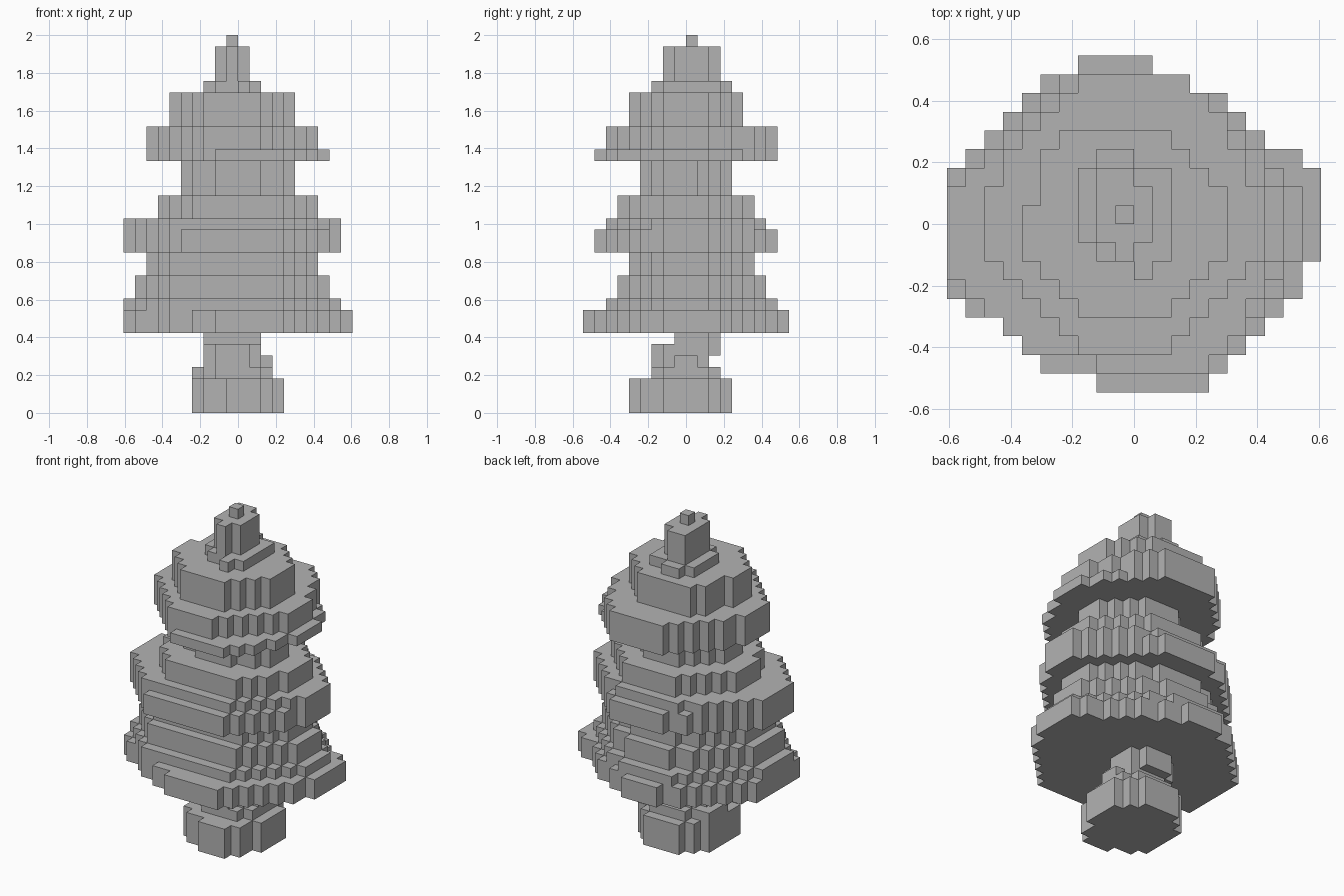
import bpy
import bmesh

if "Cube" in bpy.data.objects:
    bpy.data.objects.remove(bpy.data.objects["Cube"], do_unlink=True)

UNIT = 2 / 33   # edge length of one block

grey = bpy.data.materials.new("plain_grey")
grey.use_nodes = True
grey.diffuse_color = (0.45, 0.45, 0.45, 1)
grey.node_tree.nodes["Principled BSDF"].inputs["Base Color"].default_value = (0.45, 0.45, 0.45, 1)


def edge_at(row, y_range, front, side, back, flat):
    """Stepped outline: from the front run, out to the flat side, in to the back run."""
    lo, hi = flat
    if row < lo:
        t = (row - y_range[0]) / (lo - y_range[0])
        return round(front + (side - front) * t ** 0.85)
    if row >= hi:
        t = (y_range[1] - 1 - row) / (y_range[1] - hi)
        return round(back + (side - back) * t ** 0.85)
    return side


def add_layer(bm, z, x, y, front, back, left, right):
    """Extrude one stepped slab; all sizes are counted in blocks."""
    lefts, rights = [], []
    for row in range(y[0], y[1]):
        a = edge_at(row, y, front[0], x[0], back[0], left)
        b = edge_at(row, y, front[1], x[1], back[1], right)
        lefts += [(a, row), (a, row + 1)]
        rights += [(b, row), (b, row + 1)]
    outline = []
    for p in rights + lefts[::-1]:
        if outline and p == outline[-1]:
            continue
        # drop the middle point of a straight run
        if len(outline) > 1 and p[0] == outline[-1][0] == outline[-2][0]:
            outline.pop()
        outline.append(p)
    verts = [bm.verts.new((px * UNIT, py * UNIT, z[0] * UNIT)) for px, py in outline]
    base = bm.faces.new(verts)
    top = bmesh.ops.extrude_face_region(bm, geom=[base])["geom"]
    bmesh.ops.translate(bm, vec=(0, 0, (z[1] - z[0]) * UNIT),
                        verts=[g for g in top if isinstance(g, bmesh.types.BMVert)])


def build(name, *layers):
    bm = bmesh.new()
    for layer in layers:
        add_layer(bm, *layer)
    bmesh.ops.recalc_face_normals(bm, faces=bm.faces)
    mesh = bpy.data.meshes.new(name)
    bm.to_mesh(mesh)
    bm.free()
    mesh.materials.append(grey)
    bpy.context.collection.objects.link(bpy.data.objects.new(name, mesh))


# Each layer: height, width, depth, front run, back run, left flat, right flat
build("trunk_base",
      ((0, 3), (-4, 4), (-5, 4), (-1, 2), (-2, 2), (-3, 2), (-2, 2)))
build("trunk_stem",
      ((3, 4), (-4, 3), (-3, 3), (-2, 2), (-2, 2), (-1, 2), (-2, 2)),
      ((4, 5), (-3, 3), (-3, 2), (-2, 1), (-2, 2), (-2, 1), (-1, 1)),
      ((5, 6), (-3, 2), (-3, 3), (-2, 1), (-2, 1), (-2, 2), (-2, 2)),
      ((6, 7), (-3, 2), (-1, 3), (-3, 2), (-2, 1), (-1, 2), (-1, 2)))

build("lower_foliage",
      ((7, 9), (-10, 10), (-9, 9), (-2, 4), (-3, 1), (-4, 3), (-2, 3)),
      ((9, 10), (-10, 9), (-7, 8), (-6, 4), (-4, 2), (-3, 2), (-2, 2)),
      ((10, 12), (-9, 8), (-6, 7), (-6, 4), (-3, 2), (-3, 2), (-2, 2)),
      ((12, 14), (-8, 7), (-5, 6), (-6, 4), (-3, 2), (-3, 2), (-2, 2)))

build("middle_foliage",
      ((14, 16), (-10, 9), (-8, 8), (-5, 4), (-3, 3), (-3, 2), (-2, 2)),
      ((16, 17), (-10, 9), (-7, 7), (-6, 4), (-4, 3), (-3, 2), (-2, 2)),
      ((17, 19), (-7, 7), (-6, 6), (-4, 4), (-3, 3), (-2, 2), (-2, 2)),
      ((19, 22), (-5, 5), (-4, 4), (-2, 2), (-2, 2), (-2, 1), (-2, 1)))

build("upper_foliage",
      ((22, 23), (-8, 8), (-8, 8), (-2, 4), (-3, 3), (-2, 2), (-2, 2)),
      ((23, 25), (-8, 7), (-7, 8), (-3, 2), (-3, 3), (-2, 2), (-2, 2)),
      ((25, 28), (-6, 5), (-5, 5), (-3, 2), (-4, 2), (-2, 0), (-2, 2)))

build("tree_tip",
      ((28, 29), (-3, 2), (-3, 4), (0, 1), (-2, 0), (-1, 3), (-2, 3)),
      ((29, 32), (-2, 1), (-2, 3), (-1, 0), (-2, 0), (-1, 3), (-1, 2)),
      ((32, 33), (-1, 0), (0, 1), (-1, 0), (-1, 0), (0, 1), (0, 1)))
